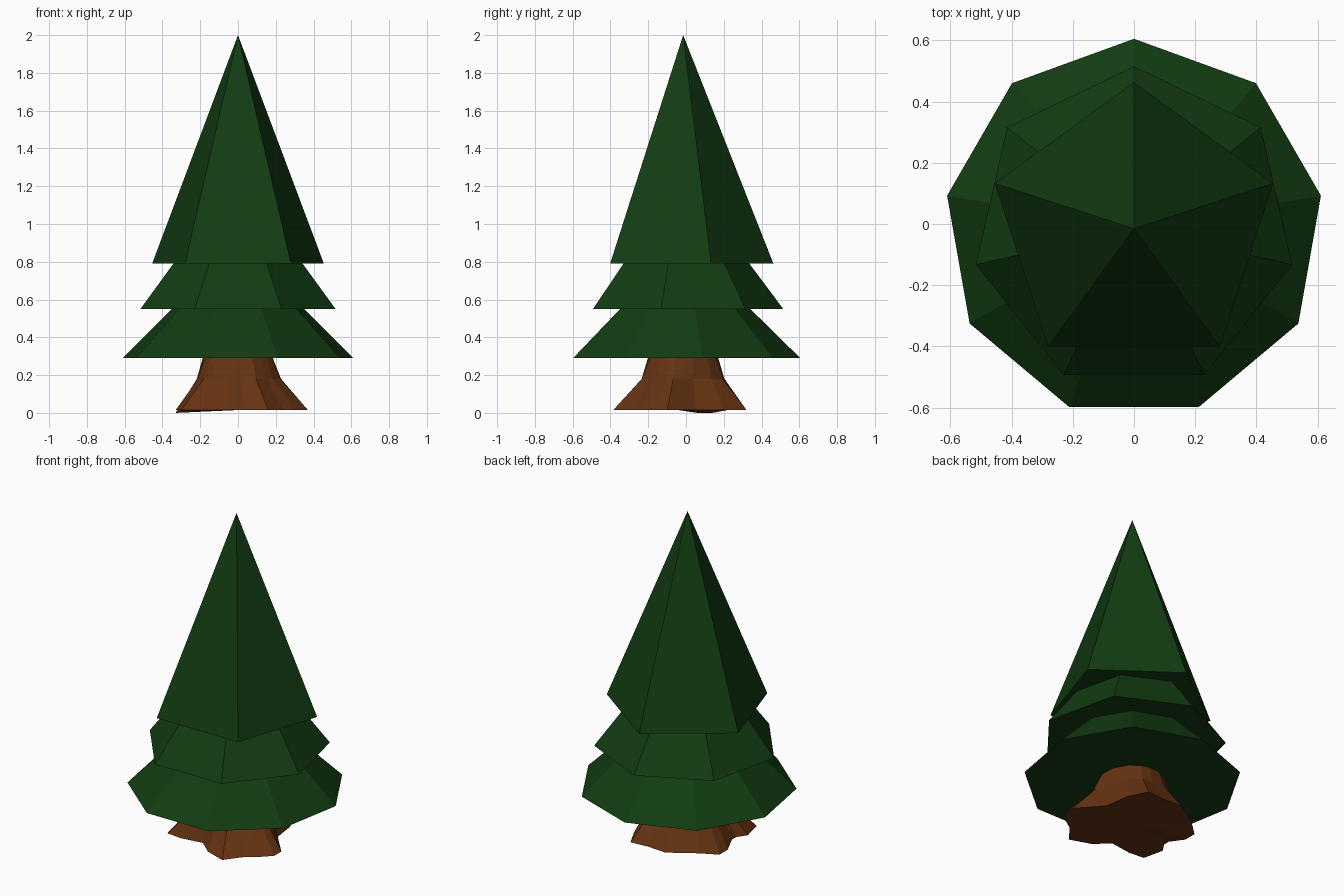
import bpy, bmesh, math
from mathutils import Vector

if "Cube" in bpy.data.objects:
    bpy.data.objects.remove(bpy.data.objects["Cube"])


def material(name, rgb):
    m = bpy.data.materials.new(name)
    m.diffuse_color = (*rgb, 1)
    m.use_nodes = True
    m.node_tree.nodes["Principled BSDF"].inputs["Base Color"].default_value = m.diffuse_color
    return m


green = material("pine_green", (0.006, 0.045, 0.006))
brown = material("bark_brown", (0.13, 0.032, 0.006))
CENTRE_Y = -0.015

# Foliage tiers: closed cones with a corner facing +y
for name, sides, radius, bottom, tip in (
    ("foliage_lower", 9, 0.62, 0.29, 0.90),
    ("foliage_middle", 7, 0.53, 0.55, 1.26),
    ("foliage_top", 5, 0.478, 0.79, 2.00),
):
    bpy.ops.mesh.primitive_cone_add(
        vertices=sides, radius1=radius, radius2=0, depth=tip - bottom,
        location=(0, CENTRE_Y, (tip + bottom) / 2))
    tier = bpy.context.object
    tier.name = name
    tier.data.materials.append(green)

# Trunk: round neck flaring into an irregular root outline
roots = [(.37, -.10), (.24, .05), (.22, .20), (.16, .32), (.05, .31),
         (-.08, .32), (-.24, .22), (-.33, .14), (-.33, .06), (-.29, -.04),
         (-.29, -.08), (-.33, -.14), (-.30, -.27), (-.20, -.28), (-.06, -.26),
         (.03, -.34), (.16, -.385), (.24, -.28), (.30, -.24), (.37, -.17)]
bm = bmesh.new()
rings = []
for z, flare in ((0.015, 1.0), (0.18, 0.25), (0.30, 0.0)):
    ring = []
    for x, y in roots:
        a = math.atan2(y - CENTRE_Y, x)
        neck = Vector((0.185 * math.cos(a), CENTRE_Y + 0.185 * math.sin(a)))
        p = neck.lerp(Vector((x, y)), flare)
        low = flare == 1 and x < -0.3 and y > 0      # one root dips to the ground
        ring.append(bm.verts.new((p.x, p.y, 0 if low else z)))
    rings.append(ring)
n = len(roots)
for lower, upper in zip(rings, rings[1:]):
    for i in range(n):
        j = (i + 1) % n
        bm.faces.new((lower[i], lower[j], upper[j], upper[i]))
bm.faces.new(rings[-1])
# Underside as a fan from the middle
hub = bm.verts.new((0, CENTRE_Y, 0.015))
for i in range(n):
    bm.faces.new((hub, rings[0][(i + 1) % n], rings[0][i]))
bmesh.ops.recalc_face_normals(bm, faces=bm.faces)
mesh = bpy.data.meshes.new("trunk")
bm.to_mesh(mesh)
bm.free()
mesh.materials.append(brown)
trunk = bpy.data.objects.new("trunk", mesh)
bpy.context.collection.objects.link(trunk)
